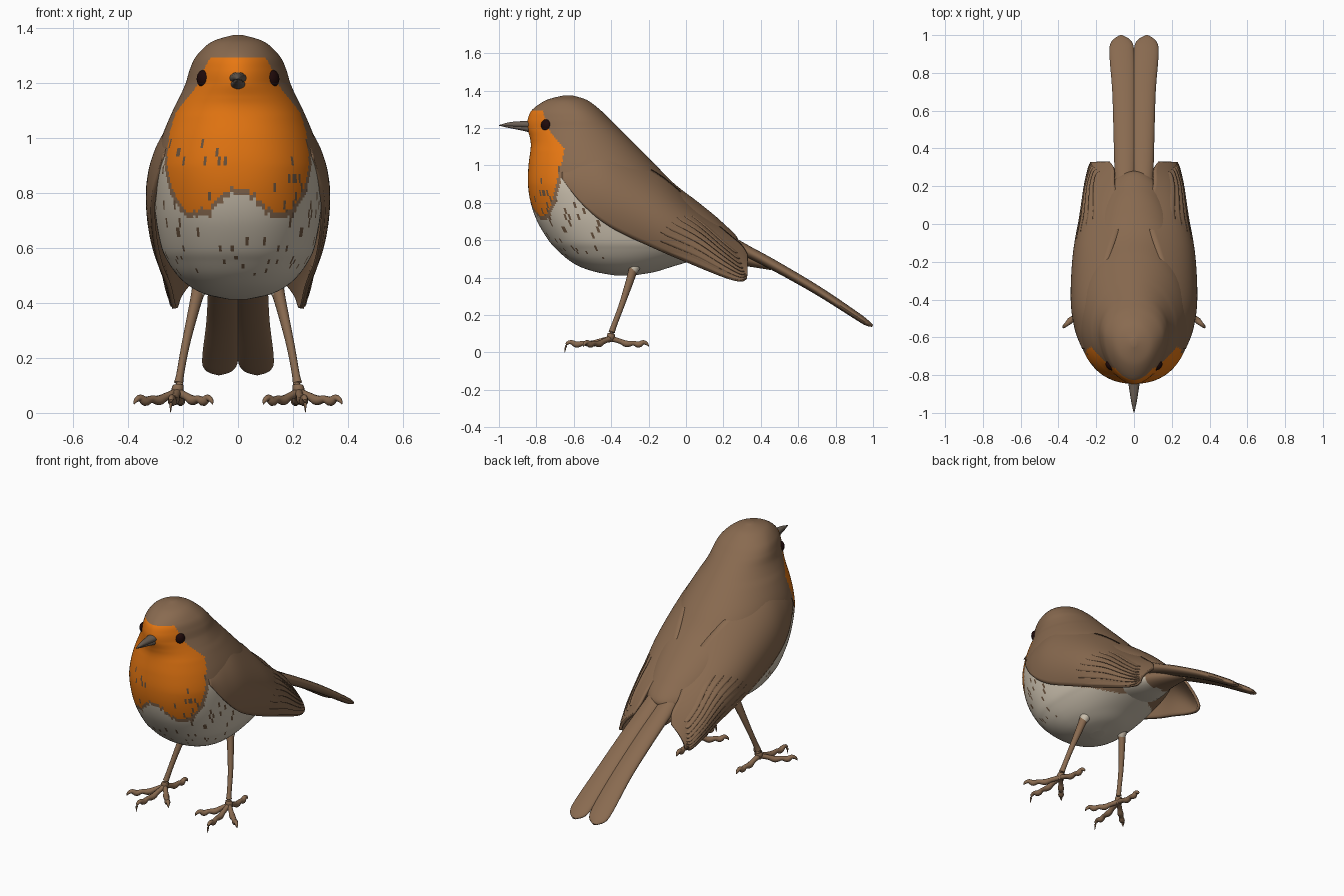
import bpy, bmesh, math, random
from mathutils import Vector

random.seed(4)
cube = bpy.data.objects.get("Cube")
if cube:
    bpy.data.objects.remove(cube, do_unlink=True)


def material(name, rgb):
    m = bpy.data.materials.new(name)
    m.use_nodes = True
    m.diffuse_color = (*rgb, 1)
    m.node_tree.nodes["Principled BSDF"].inputs["Base Color"].default_value = (*rgb, 1)
    m.node_tree.nodes["Principled BSDF"].inputs["Roughness"].default_value = 0.8
    return m


BROWN = material("feather brown", (0.25, 0.145, 0.08))
ORANGE = material("breast orange", (0.8, 0.185, 0.006))
WHITE = material("belly cream", (0.6, 0.53, 0.425))
FLECK = material("fleck dark brown", (0.15, 0.09, 0.05))
HORN = material("beak grey", (0.14, 0.11, 0.085))
EYE = material("eye black", (0.014, 0.003, 0.003))


def smooth_keys(keys, t):
    """Catmull-Rom through tuples, t from 0 to 1."""
    s = min(max(t, 0), 1) * (len(keys) - 1)
    i = min(int(s), len(keys) - 2)
    f = s - i
    a, b, c, d = (keys[min(max(i + k, 0), len(keys) - 1)] for k in (-1, 0, 1, 2))
    return [q + 0.5 * f * (r - p + f * (2 * p - 5 * q + 4 * r - w + f * (3 * (q - r) + w - p)))
            for p, q, r, w in zip(a, b, c, d)]


def lookup(table, x):
    """Straight-line lookup in (x, value) pairs."""
    for (x0, v0), (x1, v1) in zip(table, table[1:]):
        if x <= x1:
            return v0 + (v1 - v0) * max(0, (x - x0) / (x1 - x0))
    return table[-1][1]


def build(name, rows, mats, closed=True, angle=50):
    """Skin a grid of points; closed rows become capped rings."""
    bm = bmesh.new()
    grid = [[bm.verts.new(p) for p in row] for row in rows]
    n = len(grid[0])
    for a, b in zip(grid, grid[1:]):
        for j in range(n if closed else n - 1):
            k = (j + 1) % n
            bm.faces.new((a[j], a[k], b[k], b[j]))
    if closed:
        bm.faces.new(grid[0])
        bm.faces.new(grid[-1])
        bmesh.ops.recalc_face_normals(bm, faces=bm.faces)
    mesh = bpy.data.meshes.new(name)
    bm.to_mesh(mesh)
    bm.free()
    ob = bpy.data.objects.new(name, mesh)
    bpy.context.collection.objects.link(ob)
    for m in mats:
        mesh.materials.append(m)
    bpy.ops.object.select_all(action="DESELECT")
    ob.select_set(True)
    bpy.context.view_layer.objects.active = ob
    bpy.ops.object.shade_smooth_by_angle(angle=math.radians(angle))
    return ob


def tube(name, keys, mats, side=1, steps=24, seg=14):
    """Elliptical tube through (x, y, z, half width, half height) keys."""
    ks = [smooth_keys(keys, i / steps) for i in range(steps + 1)]
    pts = [Vector(k[:3]) for k in ks]
    rows = []
    for i, k in enumerate(ks):
        d = (pts[min(i + 1, steps)] - pts[max(i - 1, 0)]).normalized()
        across = d.cross(Vector((0, 0, 1))) if abs(d.z) < 0.95 else Vector((1, 0, 0))
        across.normalize()
        up = across.cross(d)
        ring = [pts[i] + across * k[3] * math.cos(a) + up * k[4] * math.sin(a)
                for a in (math.tau * j / seg for j in range(seg))]
        rows.append([(p.x * side, p.y, p.z) for p in ring])
    return build(name, rows, mats)


# Body and head: height, front, back, half width, widest y
BODY = [(0.412, -0.38, -0.28, 0.03, -0.34), (0.43, -0.48, -0.17, 0.115, -0.35),
        (0.46, -0.57, -0.07, 0.175, -0.36), (0.50, -0.635, 0.06, 0.22, -0.37),
        (0.55, -0.69, 0.2, 0.255, -0.37), (0.6, -0.735, 0.28, 0.278, -0.38),
        (0.7, -0.795, 0.19, 0.298, -0.41), (0.8, -0.83, 0.07, 0.305, -0.44),
        (0.9, -0.845, -0.06, 0.30, -0.48), (1.0, -0.842, -0.16, 0.278, -0.51),
        (1.1, -0.83, -0.26, 0.237, -0.55), (1.15, -0.835, -0.31, 0.212, -0.57),
        (1.2, -0.848, -0.36, 0.19, -0.575), (1.25, -0.845, -0.41, 0.175, -0.58),
        (1.3, -0.82, -0.462, 0.15, -0.6), (1.35, -0.745, -0.53, 0.095, -0.63),
        (1.375, -0.65, -0.61, 0.015, -0.63)]
# Squareness of the front: full breast, narrower face
FRONT = [(0.9, 0.88), (1.08, 0.95), (1.2, 1.13), (1.3, 1.1), (1.375, 1.0)]
RINGS, SEGS = 150, 180


def body_ring(t):
    z, front, back, w, cy = smooth_keys(BODY, t)
    ring = []
    for j in range(SEGS):
        a = math.tau * j / SEGS
        c, s = math.cos(a), math.sin(a)
        e = lookup(FRONT, z) if s < 0 else 1.0
        reach = (cy - front) if s < 0 else (back - cy)
        ring.append((w * math.copysign(abs(c) ** e, c),
                     cy + reach * math.copysign(abs(s) ** e, s), z))
    return ring


body = build("body", [body_ring(i / RINGS) for i in range(RINGS + 1)],
             [BROWN, ORANGE, WHITE, FLECK])

# Plumage colours: orange face and bib with a brown rim, cream belly
BIB_BACK = [(0.72, -0.75), (0.82, -0.71), (0.92, -0.69), (1.03, -0.66),
            (1.09, -0.65), (1.17, -0.72), (1.22, -0.745), (1.29, -0.765)]
BIB_LOW = [(0, 0.82), (0.05, 0.805), (0.1, 0.745), (0.18, 0.725), (0.24, 0.75), (0.27, 0.84)]
BELLY_TOP = [(-0.66, 0.95), (-0.55, 0.81), (-0.41, 0.69), (-0.2, 0.58), (0, 0.5), (0.3, 0.5)]
flecks = {(random.randrange(SEGS), random.randrange(RINGS // 3)) for _ in range(480)}
ragged = [random.uniform(-0.01, 0.01) for _ in range(SEGS)]
for p in body.data.polygons:
    x, y, z = p.center
    column, row = p.index % SEGS, p.index // SEGS
    back, low = lookup(BIB_BACK, z), lookup(BIB_LOW, abs(x)) + ragged[column]
    if y < back and low < z < 1.295:
        p.material_index = 1
    elif y < back + 0.02 and z > low - 0.022:
        p.material_index = 0
    elif z < lookup(BELLY_TOP, y):
        p.material_index = 2
    if p.material_index and (column, row // 3) in flecks and y < -0.4 and 0.5 < z < 1.0:
        p.material_index = 3

# Undertail feathers
under = tube("undertail", [(0, -0.1, 0.57, 0.16, 0.06), (0, 0.1, 0.54, 0.13, 0.06),
                           (0, 0.26, 0.515, 0.085, 0.045), (0, 0.46, 0.46, 0.03, 0.02)],
             [BROWN, WHITE], seg=24)
for p in under.data.polygons:
    p.material_index = 1 if p.normal.z < -0.2 and p.center.y < 0.22 else 0

# Wing surface: y, then upper, middle and lower (x, z)
WING = [(-0.66, 0.235, 0.99, 0.258, 0.955, 0.266, 0.93),
        (-0.55, 0.235, 1.05, 0.295, 0.93, 0.306, 0.79),
        (-0.4, 0.20, 1.07, 0.316, 0.88, 0.306, 0.67),
        (-0.15, 0.12, 0.95, 0.297, 0.77, 0.285, 0.55),
        (0.05, 0.06, 0.78, 0.252, 0.66, 0.252, 0.465),
        (0.2, 0.10, 0.65, 0.235, 0.54, 0.238, 0.405),
        (0.29, 0.105, 0.575, 0.21, 0.47, 0.23, 0.38),
        (0.325, 0.125, 0.52, 0.195, 0.45, 0.222, 0.395)]


def wing_point(u, v, lift, side):
    y, ux, uz, mx, mz, lx, lz = smooth_keys(WING, u)
    b = 4 * v * (1 - v)
    a, c = (1 - v) * (1 - 2 * v), v * (2 * v - 1)
    return (side * (a * ux + b * mx + c * lx + lift), y, a * uz + b * mz + c * lz + lift * 0.5)


def sheet(name, rows, thick):
    ob = build(name, rows, [BROWN], closed=False)
    mod = ob.modifiers.new("thickness", "SOLIDIFY")
    mod.thickness, mod.offset = thick, 0


for side, label in ((1, "left"), (-1, "right")):
    sheet(label + "_wing", [[wing_point(i / 40, j / 20, 0, side) for j in range(21)]
                            for i in range(41)], 0.016)
    # Long flight feathers, shingled over the wing's lower edge
    for k in range(8):
        start, end = 0.34 + 0.025 * k, 1.0 - 0.025 * k
        mid = 0.94 - 0.095 * k
        rows = []
        for i in range(25):
            t = i / 24
            u = start + (end - start) * t
            half = 0.055 * min(1, 8 * t + 0.1) * math.sqrt(max(0.02, 1 - max(0, t - 0.85) ** 2 / 0.0225))
            rows.append([wing_point(u, mid + half * q, 0.003 + 0.004 * (q + 1) * min(1, 3 * t), side)
                         for q in (-1, -0.5, 0, 0.5, 1)])
        sheet(f"{label}_flight_feather_{k + 1}", rows, 0.006)

    # Tail lobe
    tube(label + "_tail_feathers",
         [(0.045, 0.08, 0.665, 0.055, 0.05), (0.046, 0.3, 0.555, 0.058, 0.032),
          (0.048, 0.46, 0.472, 0.06, 0.028), (0.053, 0.7, 0.334, 0.062, 0.024),
          (0.064, 0.9, 0.204, 0.066, 0.02), (0.068, 0.965, 0.16, 0.054, 0.016),
          (0.07, 0.997, 0.142, 0.012, 0.006)], [BROWN], side, 36, 20)

    # Eye
    bpy.ops.mesh.primitive_uv_sphere_add(segments=20, ring_count=12, radius=1,
                                         location=(side * 0.124, -0.748, 1.215))
    eye = bpy.context.object
    eye.name = label + "_eye"
    eye.scale = (0.023, 0.03, 0.032)
    eye.rotation_euler.z = side * -0.75
    eye.data.materials.append(EYE)
    eye.data.shade_smooth()

    # Leg, with a small cream feathered thigh
    tube(label + "_thigh", [(0.13, -0.265, 0.49, 0.034, 0.036), (0.142, -0.28, 0.445, 0.027, 0.029),
                            (0.148, -0.288, 0.42, 0.016, 0.018)], [WHITE], side, 8)
    tube(label + "_leg", [(0.14, -0.28, 0.46, 0.024, 0.026), (0.155, -0.295, 0.4, 0.02, 0.023),
                          (0.19, -0.345, 0.25, 0.015, 0.016), (0.212, -0.39, 0.13, 0.014, 0.016),
                          (0.22, -0.402, 0.085, 0.022, 0.022), (0.22, -0.402, 0.055, 0.012, 0.012)],
         [BROWN], side)

    # Toes, each ending in a hooked claw
    for toe, tx, ty, tip in (("outer", 0.378, -0.55, 0.03), ("middle", 0.245, -0.648, 0.001),
                             ("inner", 0.092, -0.55, 0.03), ("hind", 0.205, -0.2, 0.032)):
        shape = ((0, 0.075, 0.016), (0.25, 0.06, 0.014), (0.42, 0.046, 0.018), (0.6, 0.05, 0.013),
                 (0.74, 0.042, 0.017), (0.86, 0.055, 0.012), (0.96, 0.045, 0.008), (1, tip, 0.001))
        tube(f"{label}_{toe}_toe", [(0.22 + (tx - 0.22) * f, -0.402 + (ty + 0.402) * f, z, r, r)
                                    for f, z, r in shape], [BROWN], side, 28, 10)

# Beak halves
tube("upper_beak", [(0, -0.82, 1.217, 0.034, 0.024), (0, -0.87, 1.219, 0.026, 0.019),
                    (0, -0.94, 1.219, 0.015, 0.013), (0, -0.999, 1.214, 0.002, 0.002)], [HORN])
tube("lower_beak", [(0, -0.82, 1.193, 0.03, 0.02), (0, -0.87, 1.199, 0.022, 0.014),
                    (0, -0.94, 1.207, 0.012, 0.008), (0, -0.985, 1.211, 0.002, 0.002)], [HORN])
